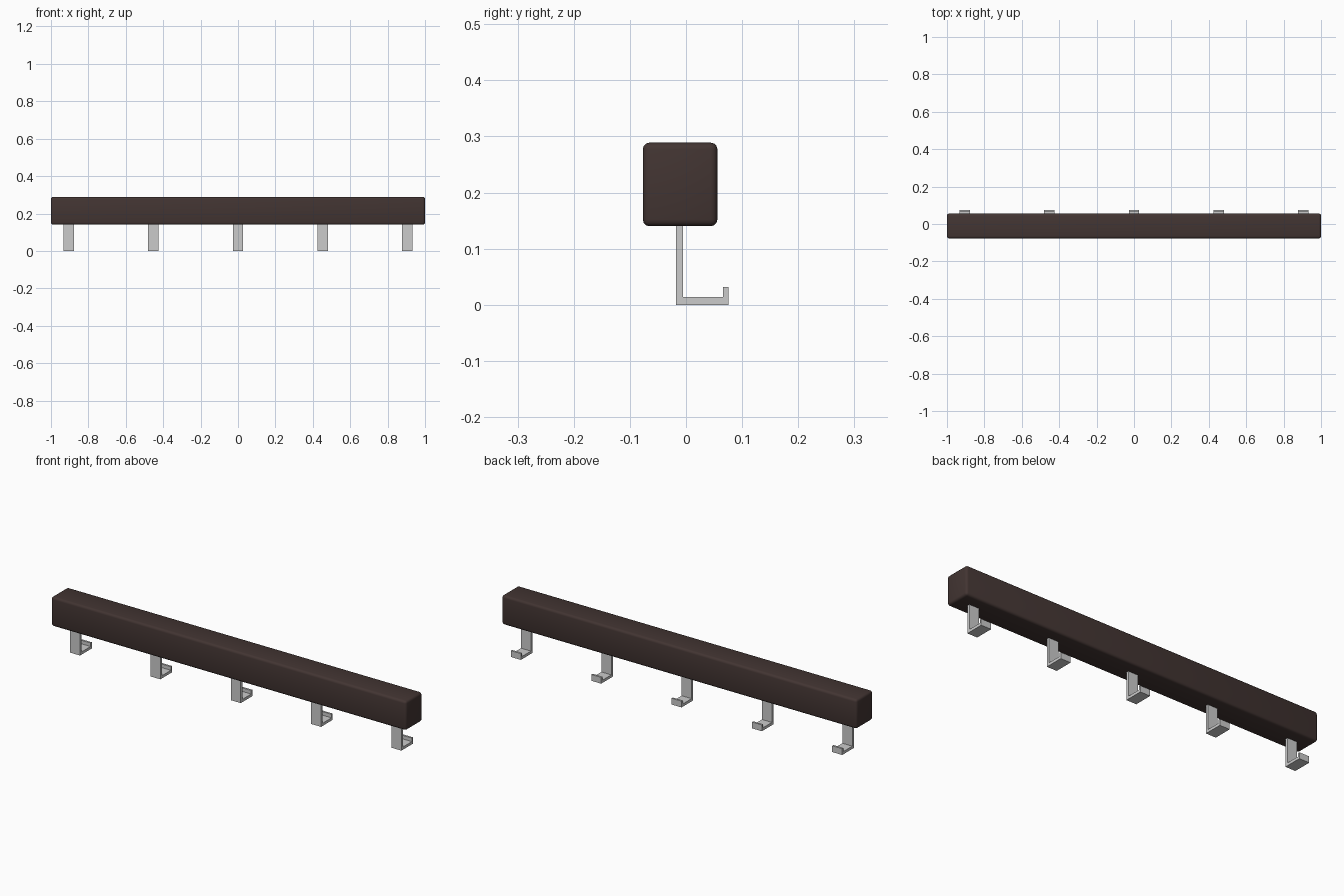
import bpy, bmesh

if "Cube" in bpy.data.objects:
    bpy.data.objects.remove(bpy.data.objects["Cube"])

HOOK_W, SPACING = 0.056, 0.4525

# Rounded wooden rail
bpy.ops.mesh.primitive_cube_add(size=1, location=(0, -0.0105, 0.2145))
rail = bpy.context.object
rail.name = "rail"
rail.scale = (2.0, 0.133, 0.149)
bpy.ops.object.transform_apply(location=False, rotation=False, scale=True)
bev = rail.modifiers.new("rounded_edges", "BEVEL")
bev.width = 0.012
bev.segments = 3
bpy.ops.object.modifier_apply(modifier=bev.name)
bpy.ops.object.shade_smooth_by_angle()
wood = bpy.data.materials.new("dark_wood")
wood.diffuse_color = (0.055, 0.035, 0.032, 1)
wood.use_nodes = True
wood.node_tree.nodes["Principled BSDF"].inputs["Base Color"].default_value = wood.diffuse_color
rail.data.materials.append(wood)

# Hook side profile (y, z): stem, foot and upturned lip
PROFILE = [(-0.018, 0), (0.076, 0), (0.076, 0.032), (0.066, 0.032),
           (0.066, 0.014), (-0.005, 0.014), (-0.005, 0.15), (-0.018, 0.15)]


def hook_mesh():
    bm = bmesh.new()
    face = bm.faces.new([bm.verts.new((-HOOK_W / 2, y, z)) for y, z in PROFILE])
    ext = bmesh.ops.extrude_face_region(bm, geom=[face], use_keep_orig=True)
    verts = [g for g in ext["geom"] if isinstance(g, bmesh.types.BMVert)]
    bmesh.ops.translate(bm, verts=verts, vec=(HOOK_W, 0, 0))
    bmesh.ops.recalc_face_normals(bm, faces=bm.faces)
    mesh = bpy.data.meshes.new("hook")
    bm.to_mesh(mesh)
    bm.free()
    return mesh


# Five evenly spaced hooks sharing one mesh
mesh = hook_mesh()
for i in range(5):
    hook = bpy.data.objects.new(f"hook_{i + 1}", mesh)
    hook.location.x = (i - 2) * SPACING
    bpy.context.collection.objects.link(hook)
